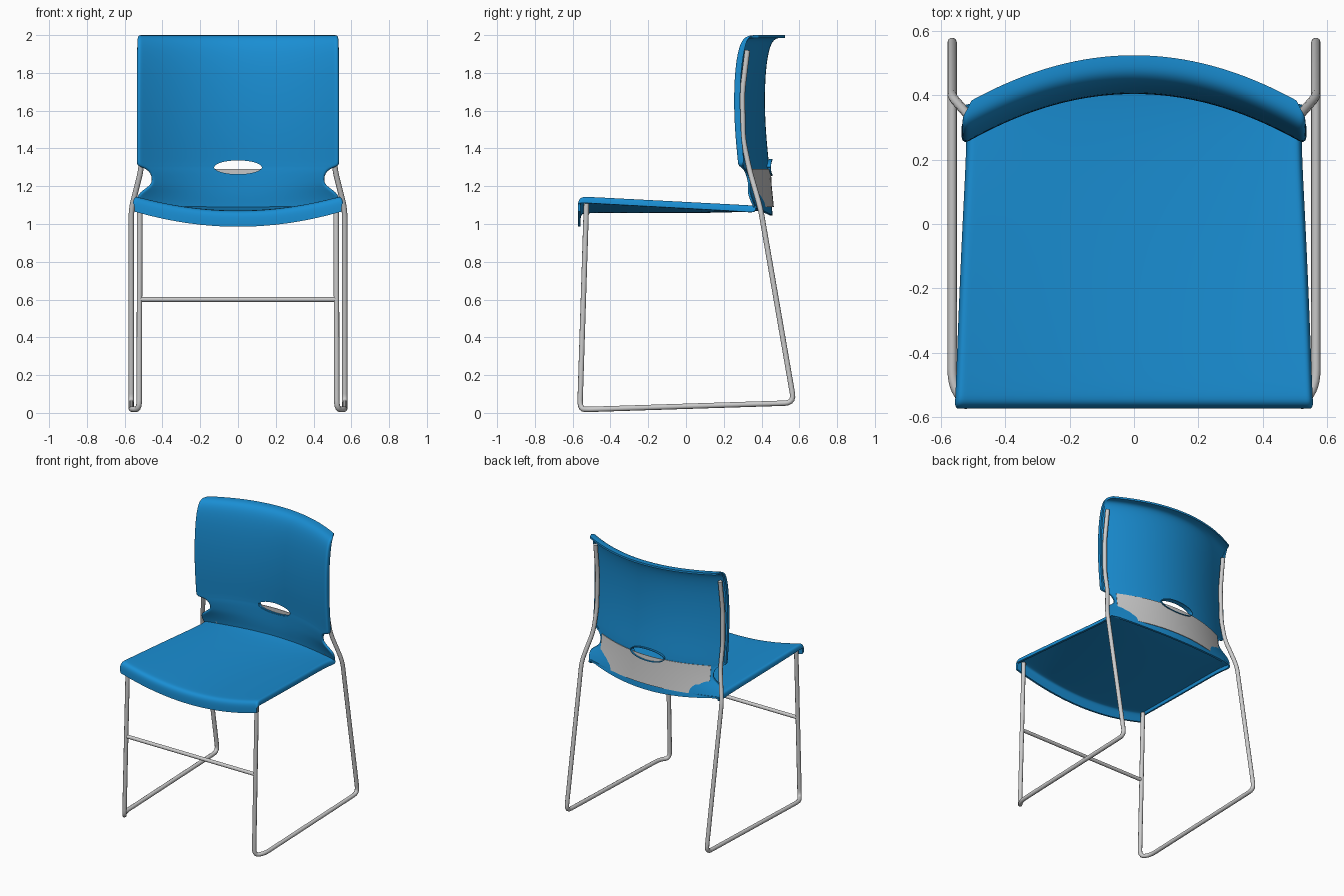
import bpy, bmesh, math
from mathutils import Vector

if "Cube" in bpy.data.objects:
    bpy.data.objects.remove(bpy.data.objects["Cube"])


def material(name, rgb):
    m = bpy.data.materials.new(name)
    m.diffuse_color = (*rgb, 1)
    m.use_nodes = True
    m.node_tree.nodes["Principled BSDF"].inputs["Base Color"].default_value = m.diffuse_color
    return m


BLUE = material("blue_plastic", (0.01, 0.27, 0.65))


def activate(ob):
    bpy.ops.object.select_all(action='DESELECT')
    ob.select_set(True)
    bpy.context.view_layer.objects.active = ob


def sheet(name, rows, thick, mat=None, levels=2):
    """Thin smooth shell from rows of points."""
    me = bpy.data.meshes.new(name)
    n = len(rows[0])
    faces = [(r * n + c, r * n + c + 1, (r + 1) * n + c + 1, (r + 1) * n + c)
             for r in range(len(rows) - 1) for c in range(n - 1)]
    me.from_pydata([p for row in rows for p in row], [], faces)
    ob = bpy.data.objects.new(name, me)
    bpy.context.collection.objects.link(ob)
    if mat:
        me.materials.append(mat)
    if levels:
        s = ob.modifiers.new("smooth", 'SUBSURF')
        s.levels = s.render_levels = levels
    s = ob.modifiers.new("thickness", 'SOLIDIFY')
    s.thickness, s.offset = thick, 0
    return ob


def finish(ob):
    activate(ob)
    for m in list(ob.modifiers):
        bpy.ops.object.modifier_apply(modifier=m.name)
    bpy.ops.object.shade_smooth_by_angle(angle=math.radians(40))


def fillet(pts, r):
    """Round the corners of a path."""
    pts = [Vector(p) for p in pts]
    out = [pts[0]]
    for a, b, c in zip(pts, pts[1:], pts[2:]):
        p = b + (a - b).normalized() * min(r, (a - b).length * 0.45)
        q = b + (c - b).normalized() * min(r, (c - b).length * 0.45)
        for i in range(6):
            t = i / 5
            out.append(p * (1 - t) ** 2 + b * 2 * t * (1 - t) + q * t * t)
    return out + [pts[-1]]


def tube(name, pts, r, mirror=False):
    cu = bpy.data.curves.new(name, 'CURVE')
    cu.dimensions = '3D'
    cu.bevel_depth, cu.bevel_resolution, cu.use_fill_caps = r, 3, True
    sp = cu.splines.new('POLY')
    sp.points.add(len(pts) - 1)
    for q, p in zip(sp.points, pts):
        q.co = (*p, 1)
    ob = bpy.data.objects.new(name, cu)
    bpy.context.collection.objects.link(ob)
    activate(ob)
    bpy.ops.object.convert(target='MESH')
    ob = bpy.context.object
    if mirror:
        ob.modifiers.new("mirror", 'MIRROR')
    finish(ob)
    return ob


US = [-1, -0.97] + [i / 7 for i in range(-6, 7)] + [0.97, 1]

# Seat: (y, half width, centre z, edge z, drop of the front lip)
seat_rows = []
for y, w, zc, ze, drop in [(-0.566, .545, 1.06, 1.14, .075), (-0.566, .545, 1.06, 1.14, .05),
                           (-0.564, .545, 1.062, 1.14, .018), (-0.552, .545, 1.064, 1.142, .002),
                           (-0.52, .543, 1.064, 1.14, 0), (-0.3, .535, 1.064, 1.128, 0),
                           (0, .522, 1.064, 1.112, 0), (0.25, .51, 1.068, 1.1, 0),
                           (0.38, .51, 1.075, 1.094, 0), (0.45, .52, 1.085, 1.09, 0)]:
    back = max(0, (y - 0.1) / 0.35) * 0.08
    row = [(w * u, y - back * u * u, zc + (ze - zc) * u * u - drop) for u in US]
    rim = max(drop, 0.03)
    row = [(-w - .004, row[0][1], ze - rim)] + row + [(w + .004, row[-1][1], ze - rim)]
    seat_rows.append(row)
finish(sheet("seat", seat_rows, 0.014, BLUE))

# Backrest: (z, centre y, half width, curve depth, rise at the sides, edge wrap)
back_rows = []
for z, yc, w, d, rise, wrap in [
        (1.993, .525, .505, .15, 0, .0), (1.993, .50, .518, .15, 0, .005), (1.988, .47, .524, .15, 0, .015),
        (1.96, .446, .526, .15, 0, .025), (1.9, .428, .527, .15, 0, .03), (1.8, .415, .528, .15, 0, .03),
        (1.65, .41, .529, .15, 0, .03), (1.5, .416, .529, .15, 0, .03), (1.4, .425, .529, .15, 0, .03),
        (1.33, .432, .529, .15, 0, .03), (1.312, .433, .528, .15, 0, .02), (1.302, .434, .49, .15, 0, .01),
        (1.275, .434, .455, .15, 0, .006), (1.225, .436, .445, .14, 0, .006), (1.185, .438, .465, .13, .01, .006),
        (1.14, .442, .52, .11, .02, .006), (1.1, .448, .53, .10, .03, .006), (1.045, .452, .52, .09, .045, .006)]:
    row = [(w * u, yc - d * (w * u / .52) ** 2, z + rise * u * u) for u in US]
    wrapped = [(s * w, row[0][1] + wrap, z + rise) for s in (-1, 1)]
    back_rows.append([wrapped[0]] + row + [wrapped[1]])
backrest = sheet("backrest", back_rows, 0.014, BLUE)

# Handle opening cut through the backrest
bpy.ops.mesh.primitive_cylinder_add(vertices=40, radius=1, depth=0.3, location=(0, .43, 1.30),
                                    rotation=(math.pi / 2, 0, 0))
cutter = bpy.context.object
cutter.name = "opening_cutter"
cutter.scale = (0.128, 0.04, 1)
cutter.hide_render = True
b = backrest.modifiers.new("opening", 'BOOLEAN')
b.operation, b.object, b.solver = 'DIFFERENCE', cutter, 'EXACT'
finish(backrest)
bpy.data.objects.remove(cutter)

# Lip around the opening, turned to the back
lip = []
for k in range(3):
    y = 0.43 + 0.014 * k
    lip.append([((.129 + .003 * k) * math.cos(a), y - .15 * (.129 * math.cos(a) / .52) ** 2,
                 1.30 + (.039 + .002 * k) * math.sin(a))
                for a in [i * math.tau / 40 for i in range(41)]])
finish(sheet("opening_lip", lip, 0.005, BLUE, 0))

# Grey plate behind the lower back
plate = [[(.44 * u, yc - d * (.44 * u / .52) ** 2, z) for u in US]
         for z, yc, d in [(1.292, .447, .15), (1.2, .452, .14), (1.09, .463, .12)]]
finish(sheet("back_plate", plate, 0.004, None, 0))

# Side frames: front leg, runner, back leg and back upright in one bent tube
path = [(.52, -.527, 1.11), (.523, -.562, .018), (.565, -.5, .019), (.565, .572, .053),
        (.565, .395, 1.08), (.512, .335, 1.29), (.508, .302, 1.45), (.505, .298, 1.7), (.503, .325, 1.92)]
tube("side_frame", fillet(path, 0.05), 0.0145, True)

# Cross bar between the front legs
tube("cross_bar", [(-.52, -.543, .6), (.52, -.543, .6)], 0.013)
